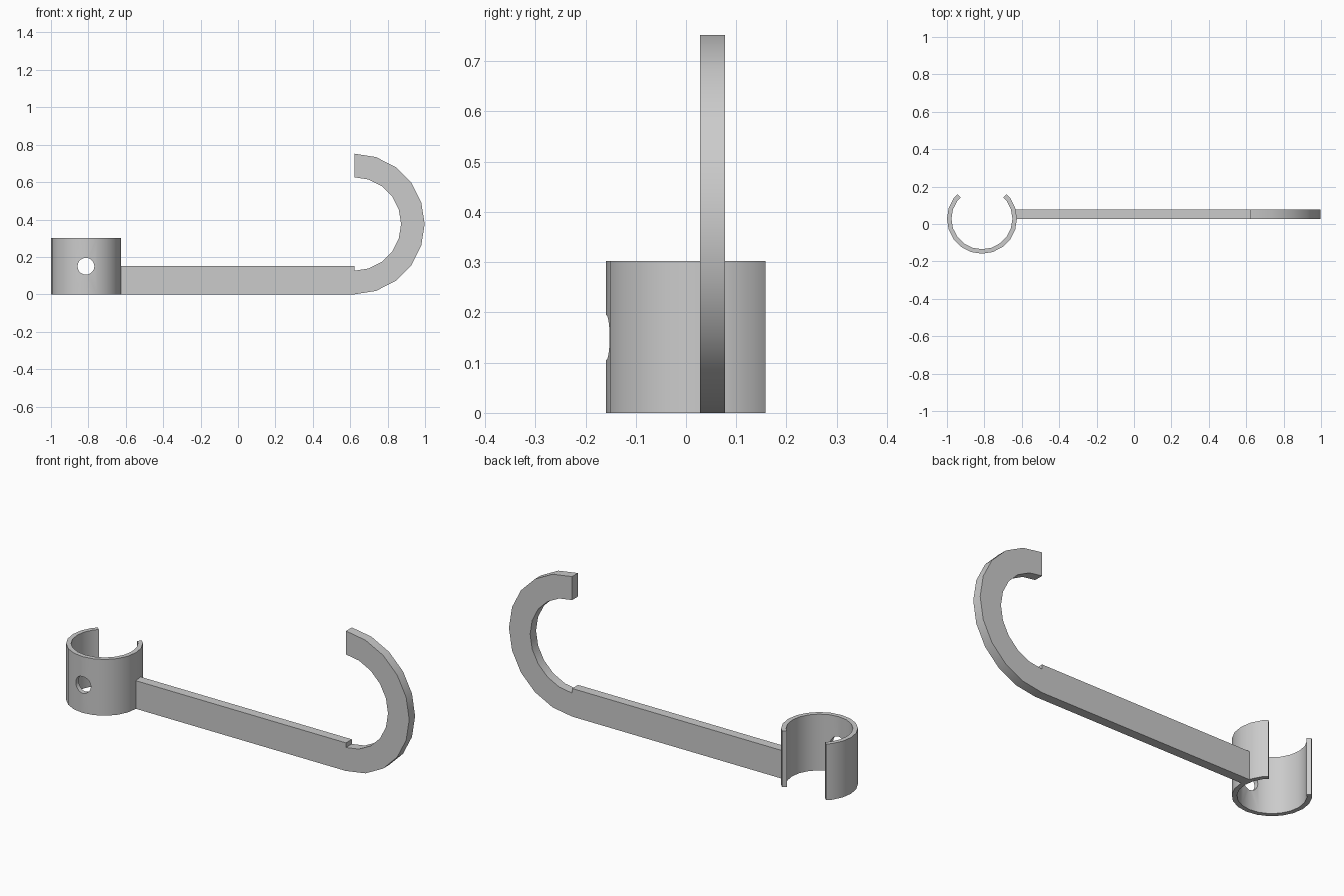
import bpy, bmesh
from math import sin, cos, radians

cube = bpy.data.objects.get("Cube")
if cube:
    bpy.data.objects.remove(cube, do_unlink=True)

grey = bpy.data.materials.new("light grey")
grey.use_nodes = True
colour = (0.6, 0.6, 0.6, 1)
grey.diffuse_color = colour
grey.node_tree.nodes["Principled BSDF"].inputs["Base Color"].default_value = colour


def prism(name, strip, depth):
    """Extrude a strip of (outer, inner) point pairs along a depth vector."""
    bm = bmesh.new()
    pairs = [(bm.verts.new(a), bm.verts.new(b)) for a, b in strip]
    faces = [bm.faces.new((p[0], q[0], q[1], p[1])) for p, q in zip(pairs, pairs[1:])]
    ext = bmesh.ops.extrude_face_region(bm, geom=faces, use_keep_orig=True)
    moved = [v for v in ext["geom"] if isinstance(v, bmesh.types.BMVert)]
    bmesh.ops.translate(bm, verts=moved, vec=depth)
    bmesh.ops.recalc_face_normals(bm, faces=bm.faces)
    mesh = bpy.data.meshes.new(name)
    bm.to_mesh(mesh)
    bm.free()
    mesh.materials.append(grey)
    obj = bpy.data.objects.new(name, mesh)
    bpy.context.collection.objects.link(obj)
    return obj


def smooth(obj):
    bpy.ops.object.select_all(action="DESELECT")
    obj.select_set(True)
    bpy.context.view_layer.objects.active = obj
    bpy.ops.object.shade_smooth_by_angle(angle=radians(30))


STEP = 18
CLIP_X, CLIP_Y, CLIP_R, CLIP_IN = -0.813, 0.028, 0.187, 0.163
HOOK_X, HOOK_R, HOOK_IN = 0.622, 0.376, 0.25
BAR_Y, BAR_W = 0.028, 0.05

# Open clip ring, cut square to the radius at the two back ends
angles = [135] + list(range(144, 397, STEP)) + [405]


def clip_point(a, r):
    if a in (135, 405):
        r *= cos(radians(STEP / 2))
    return (CLIP_X + r * cos(radians(a)), CLIP_Y + r * sin(radians(a)), 0)


clip = prism("clip_ring", [(clip_point(a, CLIP_R), clip_point(a, CLIP_IN)) for a in angles],
             (0, 0, 0.302))

# Screw hole through the front of the clip
bpy.ops.mesh.primitive_cylinder_add(vertices=20, radius=0.045, depth=0.16,
                                    location=(CLIP_X, -0.15, 0.15),
                                    rotation=(radians(90), 0, 0))
cutter = bpy.context.object
cutter.name = "hole_cutter"
cutter.data.materials.append(grey)
cutter.hide_render = True
cutter.hide_set(True)
hole = clip.modifiers.new("screw_hole", "BOOLEAN")
hole.operation = "DIFFERENCE"
hole.solver = "EXACT"
hole.object = cutter
# Bake the hole so that the cutter can go
cut = bpy.data.meshes.new_from_object(clip.evaluated_get(bpy.context.evaluated_depsgraph_get()))
clip.modifiers.clear()
clip.data = cut
bpy.data.objects.remove(cutter, do_unlink=True)
smooth(clip)

# Straight arm
prism("arm", [((x, BAR_Y, 0), (x, BAR_Y, 0.151)) for x in (-0.638, HOOK_X)], (0, BAR_W, 0))


# Half-round hook
def hook_point(a, r):
    return (HOOK_X + r * cos(radians(a)), BAR_Y, HOOK_R + r * sin(radians(a)))


hook = prism("hook", [(hook_point(a, HOOK_R), hook_point(a, HOOK_IN))
                      for a in range(-90, 91, STEP)], (0, BAR_W, 0))
smooth(hook)
